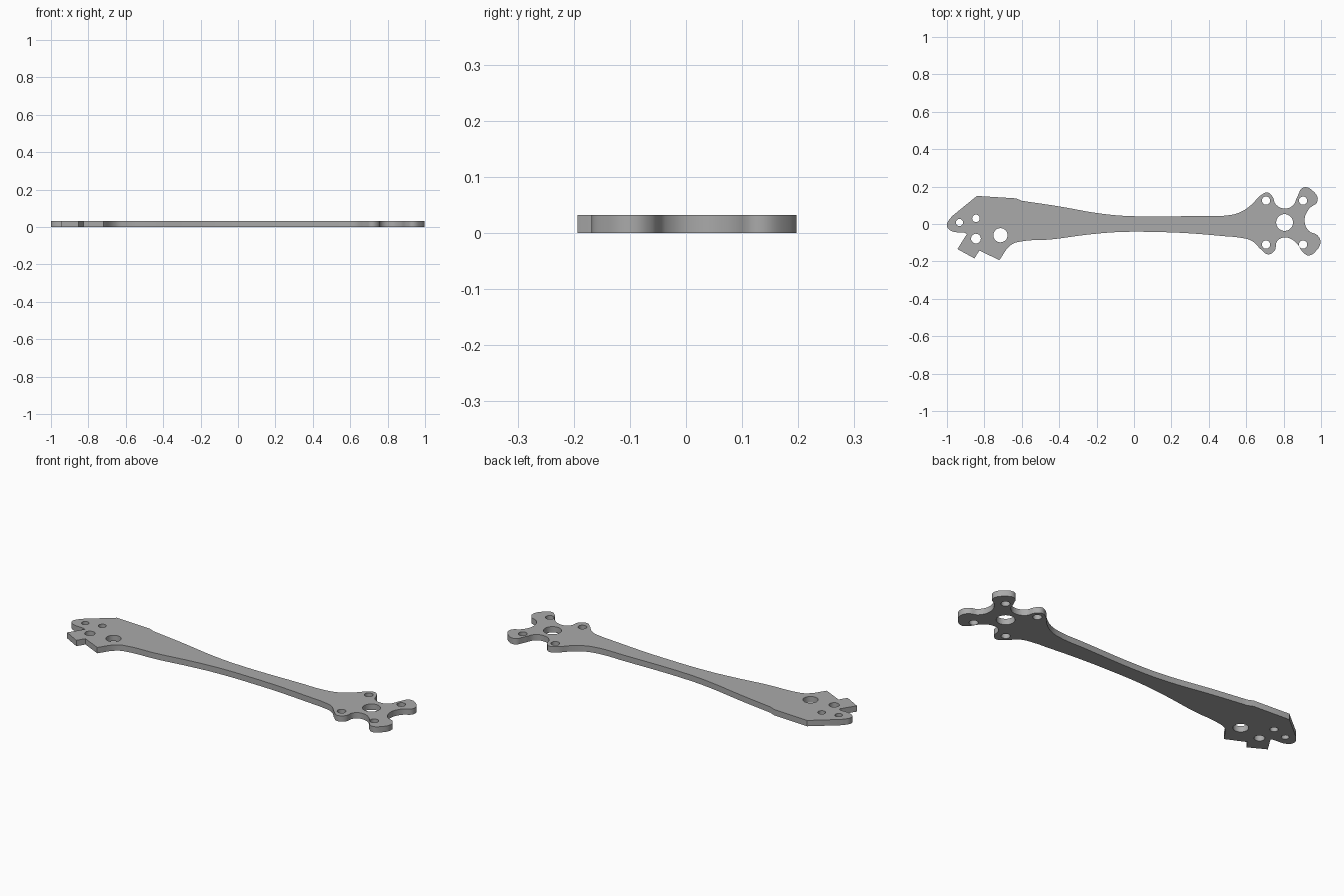
import bpy
import bmesh
import math

THICKNESS = 0.032

default_cube = bpy.data.objects.get("Cube")
if default_cube:
    bpy.data.objects.remove(default_cube, do_unlink=True)


def make_material(name, grey):
    material = bpy.data.materials.new(name)
    material.use_nodes = True
    colour = (grey, grey, grey, 1)
    material.diffuse_color = colour
    material.node_tree.nodes["Principled BSDF"].inputs["Base Color"].default_value = colour
    return material


def add_outline(curve, sections):
    """Closed outline from (handle type, points) sections: AUTO flows, VECTOR is a corner."""
    knots = [(kind, point) for kind, points in sections for point in points]
    spline = curve.splines.new("BEZIER")
    spline.bezier_points.add(len(knots) - 1)
    spline.use_cyclic_u = True
    spline.resolution_u = 6
    for knot, (kind, (x, y)) in zip(spline.bezier_points, knots):
        knot.co = (x, y, 0)
        knot.handle_left_type = knot.handle_right_type = kind


def add_hole(curve, x, y, radius, sides=28):
    """Round hole cut through the filled plate."""
    spline = curve.splines.new("POLY")
    spline.points.add(sides - 1)
    spline.use_cyclic_u = True
    for i, point in enumerate(spline.points):
        angle = math.tau * i / sides
        point.co = (x + radius * math.cos(angle), y + radius * math.sin(angle), 0, 1)


# Parts of the outline, running clockwise from the pointed root
root_tip = [(-0.975, 0.04), (-0.84, 0.15), (-0.63, 0.137), (-0.6, 0.124)]
back_edge = [(-0.4, 0.094), (-0.18, 0.056), (-0.04, 0.043), (0.35, 0.043), (0.5, 0.046)]
motor_mount = [
    (0.57, 0.064), (0.63, 0.105), (0.68, 0.155), (0.715, 0.168), (0.74, 0.147),
    (0.758, 0.105), (0.805, 0.083), (0.85, 0.1), (0.875, 0.15), (0.905, 0.195),
    (0.955, 0.178), (0.982, 0.125), (0.935, 0.08), (0.912, 0.02), (0.935, -0.037),
    (0.98, -0.06), (0.997, -0.095), (0.975, -0.142), (0.933, -0.168), (0.903, -0.15),
    (0.867, -0.1), (0.81, -0.072), (0.767, -0.09), (0.75, -0.145), (0.715, -0.162),
    (0.68, -0.137), (0.63, -0.09), (0.565, -0.073),
]
front_edge = [(0.48, -0.065), (0.3, -0.05), (0.13, -0.043), (-0.08, -0.043),
              (-0.24, -0.056), (-0.45, -0.083), (-0.6, -0.093), (-0.655, -0.11)]
root_teeth = [(-0.72, -0.193), (-0.827, -0.142), (-0.853, -0.184), (-0.944, -0.134),
              (-0.893, -0.053), (-0.905, -0.047)]
root_nose = [(-0.985, -0.032), (-1, -0.004)]

plate = bpy.data.curves.new("arm_outline", "CURVE")
plate.dimensions = "2D"
plate.fill_mode = "BOTH"
plate.extrude = THICKNESS / 2
add_outline(plate, [
    ("VECTOR", root_tip), ("AUTO", back_edge), ("AUTO", motor_mount),
    ("AUTO", front_edge), ("VECTOR", root_teeth), ("AUTO", root_nose),
])

# Motor shaft hole with four screw holes around it
add_hole(plate, 0.805, 0.008, 0.045)
for x in (0.706, 0.904):
    for y in (-0.11, 0.125):
        add_hole(plate, x, y, 0.022)

# Clamp holes in the root
for x, y, radius in ((-0.933, 0.008, 0.019), (-0.845, 0.03, 0.02),
                     (-0.845, -0.078, 0.026), (-0.714, -0.06, 0.038)):
    add_hole(plate, x, y, radius)

# Turn the filled outline into one welded mesh resting on the ground
source = bpy.data.objects.new("outline_helper", plate)
bpy.context.collection.objects.link(source)
bpy.context.view_layer.update()
evaluated = source.evaluated_get(bpy.context.evaluated_depsgraph_get())
mesh = bpy.data.meshes.new_from_object(evaluated)
bpy.data.objects.remove(source, do_unlink=True)

bm = bmesh.new()
bm.from_mesh(mesh)
bmesh.ops.remove_doubles(bm, verts=bm.verts, dist=0.0001)
bmesh.ops.translate(bm, verts=bm.verts, vec=(0, 0, THICKNESS / 2))
bmesh.ops.recalc_face_normals(bm, faces=bm.faces)
bm.to_mesh(mesh)
bm.free()

mesh.materials.clear()
mesh.materials.append(make_material("plain grey", 0.4))
arm = bpy.data.objects.new("arm_plate", mesh)
bpy.context.collection.objects.link(arm)
bpy.ops.object.select_all(action="DESELECT")
arm.select_set(True)
bpy.context.view_layer.objects.active = arm
bpy.ops.object.shade_smooth_by_angle(angle=math.radians(30))
